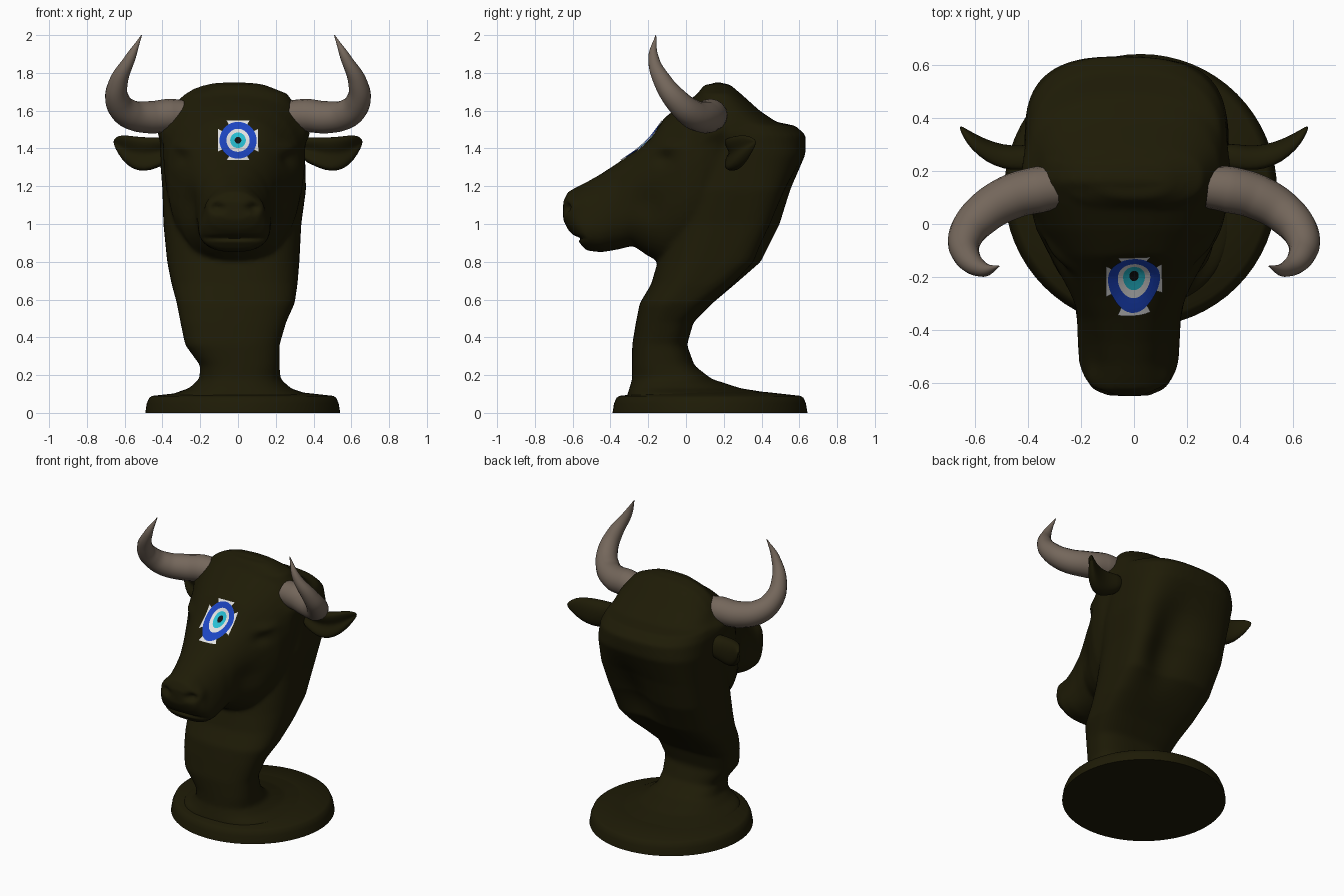
import bpy, bmesh
from math import sin, cos, pi, exp
from mathutils import Vector
from mathutils.bvhtree import BVHTree

if "Cube" in bpy.data.objects:
    bpy.data.objects.remove(bpy.data.objects["Cube"])


def material(name, color):
    m = bpy.data.materials.new(name)
    m.use_nodes = True
    m.diffuse_color = (*color, 1)
    m.node_tree.nodes["Principled BSDF"].inputs["Base Color"].default_value = (*color, 1)
    return m


OLIVE = material("dark olive", (0.013, 0.011, 0.002))
HORN = material("horn brown", (0.175, 0.135, 0.105))
BLUE = material("deep blue", (0.012, 0.06, 0.54))
WHITE = material("white", (0.75, 0.75, 0.75))
CYAN = material("cyan", (0.02, 0.52, 0.65))
BLACK = material("black", (0.005, 0.005, 0.005))


def add_object(name, data, *mats):
    ob = bpy.data.objects.new(name, data)
    bpy.context.collection.objects.link(ob)
    for m in mats:
        data.materials.append(m)
    return ob


def to_mesh(bm, name):
    bmesh.ops.recalc_face_normals(bm, faces=bm.faces)
    me = bpy.data.meshes.new(name)
    bm.to_mesh(me)
    bm.free()
    return me


def smooth(ob, angle=0.7):
    bpy.ops.object.select_all(action="DESELECT")
    ob.select_set(True)
    bpy.context.view_layer.objects.active = ob
    bpy.ops.object.shade_smooth_by_angle(angle=angle)


def bake(ob):
    """Replace an object's data by its evaluated mesh."""
    dg = bpy.context.evaluated_depsgraph_get()
    me = bpy.data.meshes.new_from_object(ob.evaluated_get(dg))
    name, mats = ob.name, [m for m in ob.data.materials]
    bpy.data.objects.remove(ob)
    me.materials.clear()
    return add_object(name, me, *mats)


def oval(n, power, back_power=None):
    """Unit superellipse, whose v > 0 half may be boxier."""
    pts = []
    for i in range(n):
        c, s = cos(2 * pi * i / n), sin(2 * pi * i / n)
        e = 2 / (back_power if back_power and s > 0 else power)
        pts.append((abs(c) ** e * (1 if c > 0 else -1), abs(s) ** e * (1 if s > 0 else -1)))
    return pts


def loft(bm, rings):
    rows = [[bm.verts.new(p) for p in r] for r in rings]
    n = len(rows[0])
    for a, b in zip(rows, rows[1:]):
        for i in range(n):
            j = (i + 1) % n
            bm.faces.new((a[i], a[j], b[j], b[i]))
    bm.faces.new(rows[0])
    bm.faces.new(rows[-1])


# Neck: z, front y, back y, centre x, half width, squareness of the nape
NECK = [
    (0.05, -0.32, 0.52, 0.01, 0.38, 2.2), (0.10, -0.31, 0.48, 0.01, 0.36, 2.2),
    (0.13, -0.30, 0.29, 0.01, 0.27, 2.2), (0.18, -0.285, 0.135, 0.01, 0.215, 2.4),
    (0.25, -0.285, 0.045, 0.01, 0.21, 2.5), (0.36, -0.285, 0.005, -0.03, 0.25, 2.7),
    (0.48, -0.265, 0.04, -0.025, 0.28, 3), (0.58, -0.245, 0.14, -0.012, 0.312, 3.5),
    (0.68, -0.185, 0.26, -0.018, 0.333, 4), (0.8, -0.15, 0.40, -0.025, 0.35, 4),
    (1.0, -0.1, 0.50, -0.03, 0.365, 4), (1.18, -0.06, 0.555, -0.02, 0.38, 3.8),
    (1.37, -0.04, 0.635, -0.03, 0.385, 3), (1.47, -0.02, 0.635, -0.03, 0.38, 2.6),
    (1.52, 0.0, 0.58, -0.03, 0.365, 2.5), (1.54, 0.0, 0.48, -0.02, 0.355, 2.5),
    (1.60, 0.02, 0.39, -0.01, 0.335, 2.5), (1.69, 0.06, 0.29, 0.0, 0.26, 2.5),
    (1.74, 0.1, 0.23, 0.0, 0.13, 2.5),
]
# Head: y, top z, bottom z, half width, widening toward the jaw
HEAD = [
    (-0.65, 1.12, 1.02, 0.09, 0), (-0.625, 1.17, 0.97, 0.13, 0.1),
    (-0.58, 1.195, 0.92, 0.16, 0.25), (-0.53, 1.22, 0.86, 0.175, 0.3),
    (-0.45, 1.265, 0.85, 0.185, 0.22), (-0.36, 1.325, 0.865, 0.195, 0.1),
    (-0.28, 1.385, 0.885, 0.22, 0), (-0.2, 1.46, 0.83, 0.26, 0),
    (-0.12, 1.56, 0.79, 0.30, 0), (-0.02, 1.635, 0.80, 0.35, -0.05),
    (0.08, 1.70, 0.82, 0.37, -0.12), (0.16, 1.755, 0.88, 0.365, -0.14),
    (0.24, 1.735, 1.0, 0.35, -0.12),
]
bm = bmesh.new()
loft(bm, [[(cx + w * u, (f + b) / 2 + (b - f) / 2 * v, z) for u, v in oval(48, 2.5, n)]
          for z, f, b, cx, w, n in NECK])
loft(bm, [[(-0.02 + w * u * (1 - k * v), y, (t + b) / 2 + (t - b) / 2 * v)
           for u, v in oval(40, 2.5)] for y, t, b, w, k in HEAD])
body = add_object("head_and_neck", to_mesh(bm, "head_and_neck"), OLIVE)
mod = body.modifiers.new("blend", "REMESH")
mod.mode = "VOXEL"
mod.voxel_size = 0.013
mod = body.modifiers.new("soften", "SMOOTH")
mod.factor = 0.5
mod.iterations = 8
body = bake(body)

# Sculpted dents and bulges: centre, size, push
SCULPT = [
    ((-0.015, -0.58, 0.925), (0.16, 0.08, 0.012), (0, 0.025, 0)),   # mouth
    ((0.09, 0.48, 0.95), (0.14, 0.22, 0.28), (0, -0.09, 0)),        # nape hollow
    ((0.0, -0.22, 1.46), (0.08, 0.12, 0.09), (0, 0.025, -0.005)),   # forehead
]
for s in (1, -1):
    SCULPT += [
        ((s * 0.09 - 0.015, -0.61, 1.085), (0.032, 0.06, 0.024), (0, 0.045, 0)),
        ((s * 0.13 - 0.015, -0.58, 1.1), (0.03, 0.05, 0.05), (s * 0.012, -0.01, 0)),
        ((s * 0.26, -0.12, 1.34), (0.06, 0.06, 0.035), (s * -0.012, 0.01, 0)),
        ((s * 0.28, -0.1, 1.41), (0.06, 0.08, 0.03), (s * 0.015, -0.008, 0)),
        ((s * 0.25, -0.22, 1.1), (0.07, 0.1, 0.09), (s * -0.02, 0, 0)),
        ((s * 0.37, 0.17, 1.5), (0.06, 0.1, 0.06), (s * 0.04, 0, 0)),
    ]
for v in body.data.vertices:
    start = v.co.copy()
    for c, size, push in SCULPT:
        d = sum(((start[i] - c[i]) / size[i]) ** 2 for i in range(3))
        if d < 9:
            v.co += Vector(push) * exp(-d)
smooth(body, 1.2)

# Round plinth
bm = bmesh.new()
loft(bm, [[(0.025 + r * u, 0.127 + r * v, z) for u, v in oval(64, 2)]
          for r, z in ((0.516, 0), (0.508, 0.05), (0.495, 0.08), (0.48, 0.09), (0.3, 0.11))])
smooth(add_object("plinth", to_mesh(bm, "plinth"), OLIVE))

# Horns: tapering curves, x y z radius
HORN_PATH = [
    (0.28, 0.14, 1.575, 0.08), (0.36, 0.13, 1.575, 0.088), (0.47, 0.10, 1.565, 0.085),
    (0.58, 0.03, 1.585, 0.077), (0.638, -0.05, 1.655, 0.065),
    (0.633, -0.12, 1.75, 0.05), (0.57, -0.172, 1.88, 0.028), (0.51, -0.16, 2.0, 0.002),
]
# Ears: centre x y z, half height, half depth
EAR_PATH = [
    (0.33, 0.25, 1.40, 0.06, 0.06), (0.40, 0.24, 1.385, 0.075, 0.06),
    (0.46, 0.235, 1.37, 0.088, 0.06), (0.53, 0.25, 1.37, 0.092, 0.058),
    (0.59, 0.285, 1.39, 0.08, 0.05), (0.635, 0.325, 1.42, 0.05, 0.035),
    (0.66, 0.365, 1.435, 0.01, 0.01),
]
for side, s in (("left", 1), ("right", -1)):
    cu = bpy.data.curves.new(side + "_horn", "CURVE")
    cu.dimensions = "3D"
    cu.bevel_depth = 1
    cu.bevel_resolution = 6
    cu.use_fill_caps = True
    sp = cu.splines.new("BEZIER")
    sp.bezier_points.add(len(HORN_PATH) - 1)
    for p, (x, y, z, r) in zip(sp.bezier_points, HORN_PATH):
        p.co = (s * x, y, z)
        p.radius = r
        p.handle_left_type = p.handle_right_type = "AUTO"
    smooth(bake(add_object(side + "_horn", cu, HORN)), 1.0)

    # A shallow hollow faces forward and upward in each ear
    bm = bmesh.new()
    loft(bm, [[(s * x, y + d * (v if v > 0 else v * (1 - 0.9 * (1 - abs(u)))), z + h * u)
               for u, v in oval(24, 2.3)] for x, y, z, h, d in EAR_PATH])
    ear = add_object(side + "_ear", to_mesh(bm, side + "_ear"), OLIVE)
    ear.modifiers.new("round", "SUBSURF").levels = 1
    ear.modifiers["round"].render_levels = 1
    smooth(ear, 1.2)

# Painted ring emblem laid on the forehead, with squared white edge patches
tree = BVHTree.FromPolygons([v.co for v in body.data.vertices],
                            [tuple(p.vertices) for p in body.data.polygons])
RINGS = [(0.001, 3), (0.018, 3), (0.03, 2), (0.042, 2), (0.062, 1),
         (0.075, 0), (0.088, 0), (0.098, 0), (0.106, 1)]
SEG = 48
LAST = len(RINGS) - 1
bm = bmesh.new()
rows = []
for k, (r, _) in enumerate(RINGS):
    row = []
    for i in range(SEG):
        a = 2 * pi * i / SEG
        reach = r / max(abs(cos(a)), abs(sin(a))) if k == LAST else r
        hit, normal, _i, _d = tree.ray_cast(
            Vector((reach * cos(a), -2, 1.44 + reach * sin(a))), Vector((0, 1, 0)))
        row.append(bm.verts.new(hit + normal * 0.005))
    rows.append(row)
for k in range(1, len(RINGS)):
    for i in range(SEG):
        if k == LAST and (i + 4) % 12 > 7:
            continue
        j = (i + 1) % SEG
        f = bm.faces.new((rows[k - 1][i], rows[k - 1][j], rows[k][j], rows[k][i]))
        f.material_index = RINGS[k][1]
bm.faces.new(rows[0]).material_index = 3
me = to_mesh(bm, "forehead_emblem")
if sum(p.normal.y for p in me.polygons) > 0:
    me.flip_normals()
add_object("forehead_emblem", me, BLUE, WHITE, CYAN, BLACK)
